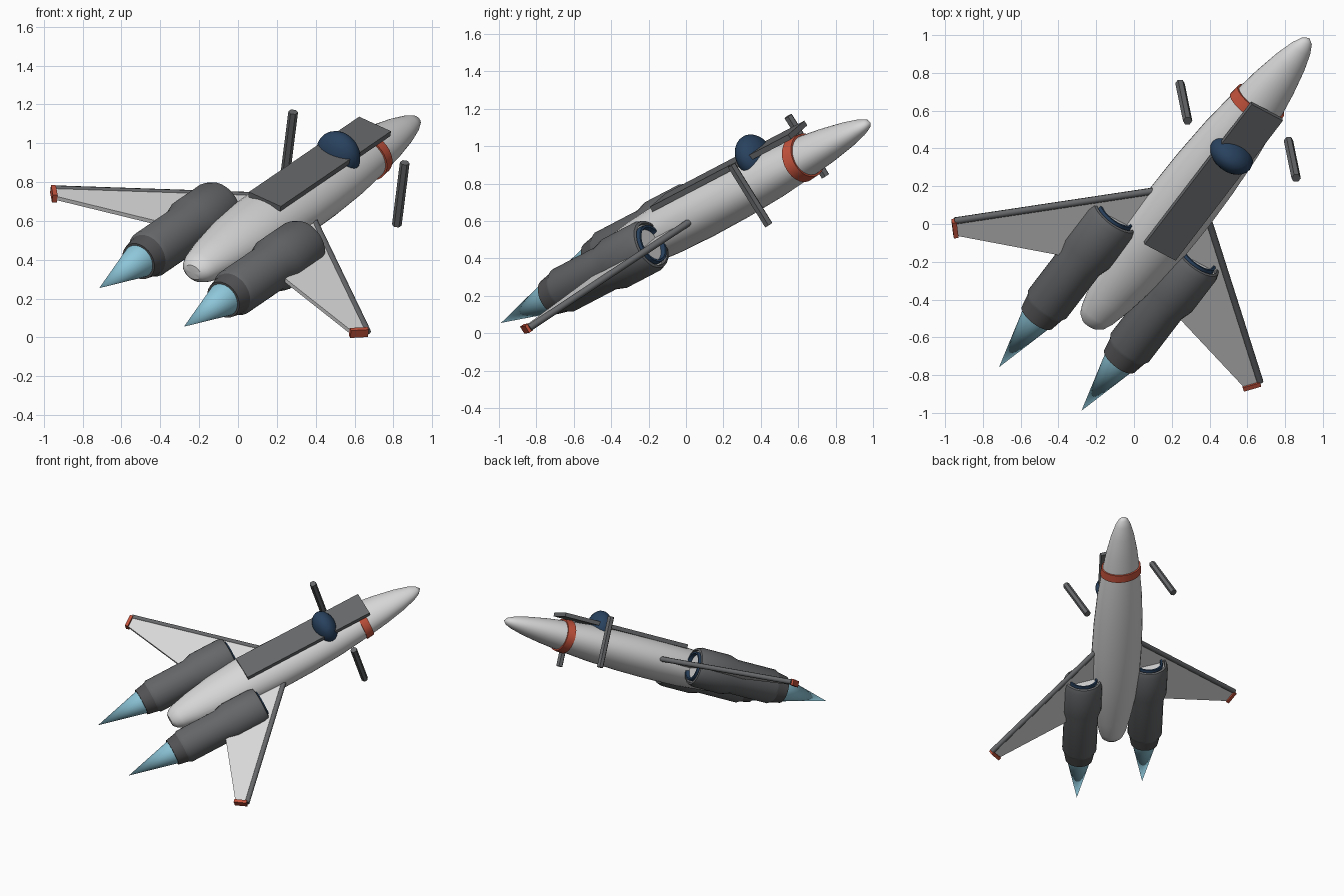
import bpy, bmesh, math
from mathutils import Matrix, Vector

if "Cube" in bpy.data.objects:
    bpy.data.objects.remove(bpy.data.objects["Cube"])

# Local frame: x = wing direction, y = nose direction, z = up; tilted into place
X = Vector((0.82, -0.433, -0.373)).normalized()
F = Vector((0.56, 0.735, 0.385))
F = (F - X * F.dot(X)).normalized()
U = X.cross(F)
ORIGIN = Vector((-0.0135, -0.243, 0.4845))
M = Matrix((X, F, U)).transposed().to_4x4()
M.translation = ORIGIN


def mat(name, rgb):
    m = bpy.data.materials.new(name)
    m.diffuse_color = (*rgb, 1)
    m.use_nodes = True
    m.node_tree.nodes["Principled BSDF"].inputs["Base Color"].default_value = m.diffuse_color
    return m


LIGHT = mat("light_grey", (0.68, 0.68, 0.68))
DARK = mat("dark_grey", (0.13, 0.135, 0.14))
NOZZLE = mat("nozzle_grey", (0.085, 0.085, 0.09))
RED = mat("red", (0.55, 0.085, 0.045))
NAVY = mat("navy", (0.022, 0.055, 0.115))
FLAME = mat("pale_blue", (0.27, 0.57, 0.70))


def finish(name, bm, material, smooth=True, angle=35):
    bmesh.ops.recalc_face_normals(bm, faces=bm.faces)
    me = bpy.data.meshes.new(name)
    bm.to_mesh(me)
    bm.free()
    me.materials.append(material)
    ob = bpy.data.objects.new(name, me)
    bpy.context.collection.objects.link(ob)
    ob.matrix_world = M
    if smooth:
        bpy.ops.object.select_all(action='DESELECT')
        ob.select_set(True)
        bpy.context.view_layer.objects.active = ob
        bpy.ops.object.shade_smooth_by_angle(angle=math.radians(angle))
    return ob


def lathe(name, profile, material, cx=0, sides=32, flat=1.0, closed=False):
    """Spin (y, radius) points round the nose axis; flat squashes the height."""
    bm = bmesh.new()
    rings = []
    for y, r in profile:
        if r < 1e-5:
            rings.append([bm.verts.new((cx, y, 0))] * sides)
        else:
            rings.append([bm.verts.new((cx + r * math.cos(t), y, r * flat * math.sin(t)))
                          for t in (2 * math.pi * i / sides for i in range(sides))])
    pairs = list(zip(rings, rings[1:]))
    if closed:
        pairs.append((rings[-1], rings[0]))
    for a, b in pairs:
        for i in range(sides):
            j = (i + 1) % sides
            vs = list(dict.fromkeys((a[i], a[j], b[j], b[i])))
            if len(vs) > 2:
                bm.faces.new(vs)
    return finish(name, bm, material)


def box(name, center, size, material, turn=0):
    bm = bmesh.new()
    bmesh.ops.create_cube(bm, size=1, matrix=Matrix.Translation(center)
                          @ Matrix.Rotation(turn, 4, 'Z') @ Matrix.Diagonal((*size, 1)))
    return finish(name, bm, material, False)


def rod(name, p, q, r, sides, material):
    p, q = Vector(p), Vector(q)
    bm = bmesh.new()
    rot = (q - p).to_track_quat('Z', 'Y').to_matrix().to_4x4()
    bmesh.ops.create_cone(bm, cap_ends=True, segments=sides, radius1=r, radius2=r,
                          depth=(q - p).length, matrix=Matrix.Translation((p + q) / 2) @ rot)
    return finish(name, bm, material, sides > 6, 50)


# Fuselage, slightly flattened, with a blunt tail
lathe("fuselage", [(-0.395, 0), (-0.39, 0.05), (-0.365, 0.08), (-0.32, 0.1), (-0.2, 0.13),
                   (0, 0.165), (0.2, 0.185), (0.45, 0.192), (0.7, 0.187), (0.95, 0.172),
                   (1.19, 0.144), (1.35, 0.12), (1.5, 0.089), (1.6, 0.059),
                   (1.65, 0.034), (1.676, 0)], LIGHT, flat=0.78)

# Red band behind the nose
lathe("nose_band", [(1.16, 0.145), (1.16, 0.157), (1.22, 0.15), (1.22, 0.135)],
      RED, flat=0.8, closed=True)

# Flat spine plate and canopy
box("spine_plate", (0, 0.745, 0.145), (0.2, 1.01, 0.03), DARK)
bm = bmesh.new()
bmesh.ops.create_uvsphere(bm, u_segments=24, v_segments=14, radius=1,
                          matrix=Matrix.Translation((0, 0.92, 0.125))
                          @ Matrix.Diagonal((0.125, 0.085, 0.125, 1)))
finish("canopy", bm, NAVY)

for s, side in ((-1, "left"), (1, "right")):
    # Engine pod, intake, nozzle and flame
    ex = 0.266 * s
    lathe(side + "_engine", [(0.22, 0), (0.22, 0.118), (0.24, 0.122), (0.235, 0.136),
                             (0.2, 0.147), (-0.02, 0.147), (-0.09, 0.127), (-0.4, 0.127),
                             (-0.43, 0.11), (-0.43, 0)], DARK, ex, 24)
    lathe(side + "_intake_face", [(0.223, 0), (0.223, 0.117)], LIGHT, ex, 24)
    lathe(side + "_intake_ring", [(0.222, 0.09), (0.25, 0.094), (0.25, 0.106), (0.222, 0.11)],
          NAVY, ex, 24, closed=True)
    lathe(side + "_nozzle", [(-0.41, 0), (-0.41, 0.117), (-0.5, 0.1), (-0.5, 0)],
          NOZZLE, ex, 24)
    lathe(side + "_flame", [(-0.495, 0), (-0.495, 0.09), (-0.86, 0)], FLAME, ex, 24)

    # Swept wing panel
    bm = bmesh.new()
    outline = [(0.1, 0.53), (0.985, -0.23), (0.93, -0.295), (0.1, -0.02)]
    low, high = ([bm.verts.new((s * x, y, z)) for x, y in outline] for z in (-0.011, 0.011))
    bm.faces.new(low)
    bm.faces.new(high)
    for i in range(4):
        j = (i + 1) % 4
        bm.faces.new((low[i], low[j], high[j], high[i]))
    finish(side + "_wing", bm, LIGHT, False)

    # Leading edge tube and red wing tip
    rod(side + "_leading_edge", (0.16 * s, 0.48, 0), (0.985 * s, -0.228, 0), 0.019, 8, DARK)
    box(side + "_wing_tip", (0.957 * s, -0.266, 0), (0.025, 0.095, 0.045), RED,
        -s * math.atan2(0.055, 0.065))

    # Free-standing upright bar beside the nose
    rod(side + "_side_bar", (0.35 * s, 1.005, -0.19), (0.35 * s, 1.005, 0.19), 0.025, 6, DARK)
